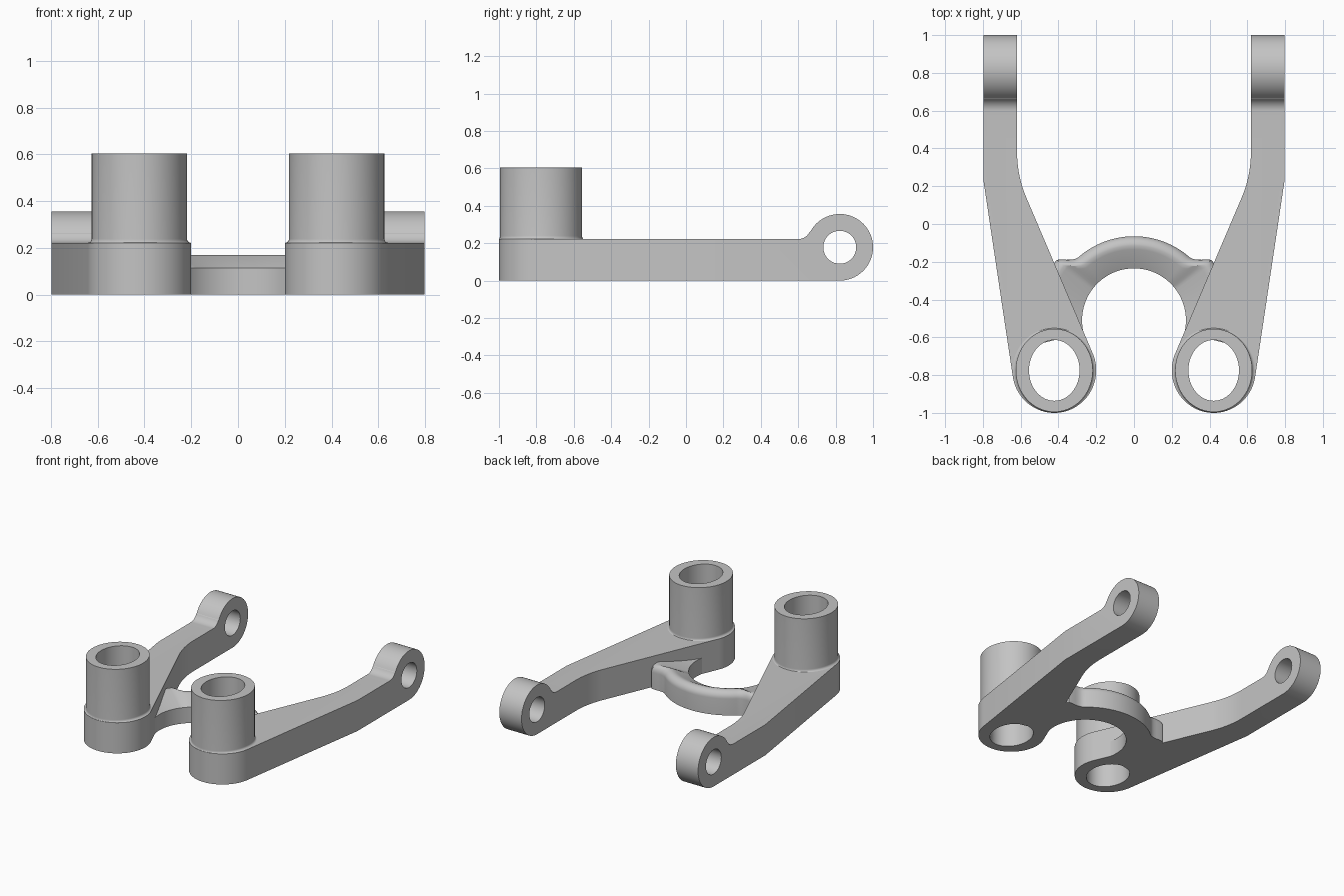
import bpy, bmesh, math
from mathutils import Vector

old = bpy.data.objects.get("Cube")
if old:
    bpy.data.objects.remove(old, do_unlink=True)

grey = bpy.data.materials.new("cast_grey")
grey.use_nodes = True
grey.diffuse_color = (0.55, 0.55, 0.55, 1)
grey.node_tree.nodes["Principled BSDF"].inputs["Base Color"].default_value = (0.55, 0.55, 0.55, 1)

BOSS = Vector((0.422, -0.775))
EYE = Vector((0.822, 0.178))
PLATE = 0.222


def arc(center, rx, ry, start, end, n):
    """Points on an elliptical arc, angles in degrees."""
    pts = []
    for i in range(n + 1):
        a = math.radians(start + (end - start) * i / n)
        pts.append((center[0] + rx * math.cos(a), center[1] + ry * math.sin(a)))
    return pts


def make(name, bm):
    bmesh.ops.recalc_face_normals(bm, faces=bm.faces)
    mesh = bpy.data.meshes.new(name)
    bm.to_mesh(mesh)
    bm.free()
    mesh.materials.append(grey)
    obj = bpy.data.objects.new(name, mesh)
    bpy.context.collection.objects.link(obj)
    return obj


def prism(name, pts, low, high, place):
    """Extrude a closed outline; place maps (u, v, depth) to a position."""
    bm = bmesh.new()
    face = bm.faces.new([bm.verts.new(place(u, v, low)) for u, v in pts])
    move = Vector(place(0, 0, high)) - Vector(place(0, 0, low))
    ext = bmesh.ops.extrude_face_region(bm, geom=[face])
    bmesh.ops.translate(bm, vec=move,
                        verts=[g for g in ext["geom"] if isinstance(g, bmesh.types.BMVert)])
    return make(name, bm)


def loft(name, rings, close_rings=False):
    """Skin a series of closed cross-sections."""
    bm = bmesh.new()
    rows = [[bm.verts.new(p) for p in ring] for ring in rings]
    n = len(rows[0])
    pairs = list(zip(rows, rows[1:])) + ([(rows[-1], rows[0])] if close_rings else [])
    for a, b in pairs:
        for i in range(n):
            j = (i + 1) % n
            bm.faces.new((a[i], a[j], b[j], b[i]))
    if not close_rings:
        bm.faces.new(rows[0])
        bm.faces.new(rows[-1])
    return make(name, bm)


def select_only(obj):
    bpy.ops.object.select_all(action="DESELECT")
    obj.select_set(True)
    bpy.context.view_layer.objects.active = obj


def boolean(obj, cutter, operation):
    select_only(obj)
    mod = obj.modifiers.new("cut", "BOOLEAN")
    mod.operation, mod.solver, mod.object = operation, "EXACT", cutter
    bpy.ops.object.modifier_apply(modifier=mod.name)
    bpy.data.objects.remove(cutter, do_unlink=True)


def smooth(obj):
    select_only(obj)
    bpy.ops.object.shade_smooth_by_angle(angle=math.radians(28))


def mirrored(obj, name):
    bm = bmesh.new()
    bm.from_mesh(obj.data)
    for v in bm.verts:
        v.co.x = -v.co.x
    smooth(make(name, bm))


def upright(u, v, d):
    return (u, v, d)


def sideways(u, v, d):
    return (d, u, v)


# Arm: plan outline shaped by the side outline
bend_start, bend_mid, bend_end = Vector((0.571, 0.142)), Vector((0.619, 0.256)), Vector((0.619, 0.38))
bend = [tuple(bend_start * (1 - t) ** 2 + bend_mid * 2 * t * (1 - t) + bend_end * t * t)
        for t in [i / 10 for i in range(11)]]
plan = arc(BOSS, 0.222, 0.225, -8.7, -203.2, 48) + bend
plan += [(0.619, 1.1), (0.797, 1.1), (0.797, 0.23)]
arm = prism("left_arm", plan, -0.1, 0.6, upright)

fillet = arc((0.6, PLATE + 0.068), 0.068, 0.068, -90, -27, 10)
side = [(-1.1, 0), (-1.1, PLATE)] + fillet + arc(EYE, 0.178, 0.178, 152, -90, 56)
boolean(arm, prism("side_shape", side, 0, 1, sideways), "INTERSECT")

# Bores through the boss and the eye
boolean(arm, prism("boss_bore", arc(BOSS, 0.134, 0.161, 0, 354.375, 63), -0.1, 0.5, upright), "DIFFERENCE")
boolean(arm, prism("eye_bore", arc(EYE, 0.088, 0.088, 0, 352.5, 47), 0, 1, sideways), "DIFFERENCE")
smooth(arm)
mirrored(arm, "right_arm")

# Hollow post with a small flare at its foot
flare = [(0.017 * (1 - math.sin(a)), PLATE + 0.017 * (1 - math.cos(a)))
         for a in [math.radians(15 * i) for i in range(7)]]
rings = [arc(BOSS, 0.134, 0.161, 0, 354.375, 63)]
levels = [PLATE]
for grow, z in flare:
    rings.append(arc(BOSS, 0.204 + grow, 0.22 + grow * 0.3, 0, 354.375, 63))
    levels.append(z)
rings += [arc(BOSS, 0.204, 0.22, 0, 354.375, 63), rings[0]]
levels += [0.605, 0.605]
post = loft("left_post", [[(x, y, z) for x, y in r] for r, z in zip(rings, levels)], True)
smooth(post)
mirrored(post, "right_post")


# Arched bridge: wall at the inside, sloped top, rounded outer edge
def outer_radius(off):
    flare_angle = max(0, off - 41)
    return min(0.445 + 0.0007 * flare_angle ** 2, 0.52)


sections = []
for step in range(-52, 53):
    off = step * 2
    a = math.radians(90 - off)
    r_out = outer_radius(abs(off))
    crest = r_out - 0.05
    profile = [(0.275, 0), (0.275, 0.115), (crest - 0.02, 0.165)]
    profile += arc((crest, 0.12), 0.05, 0.05, 90, 0, 8) + [(r_out, 0)]
    sections.append([(r * math.cos(a), -0.51 + r * math.sin(a), z) for r, z in profile])
smooth(loft("bridge", sections))
